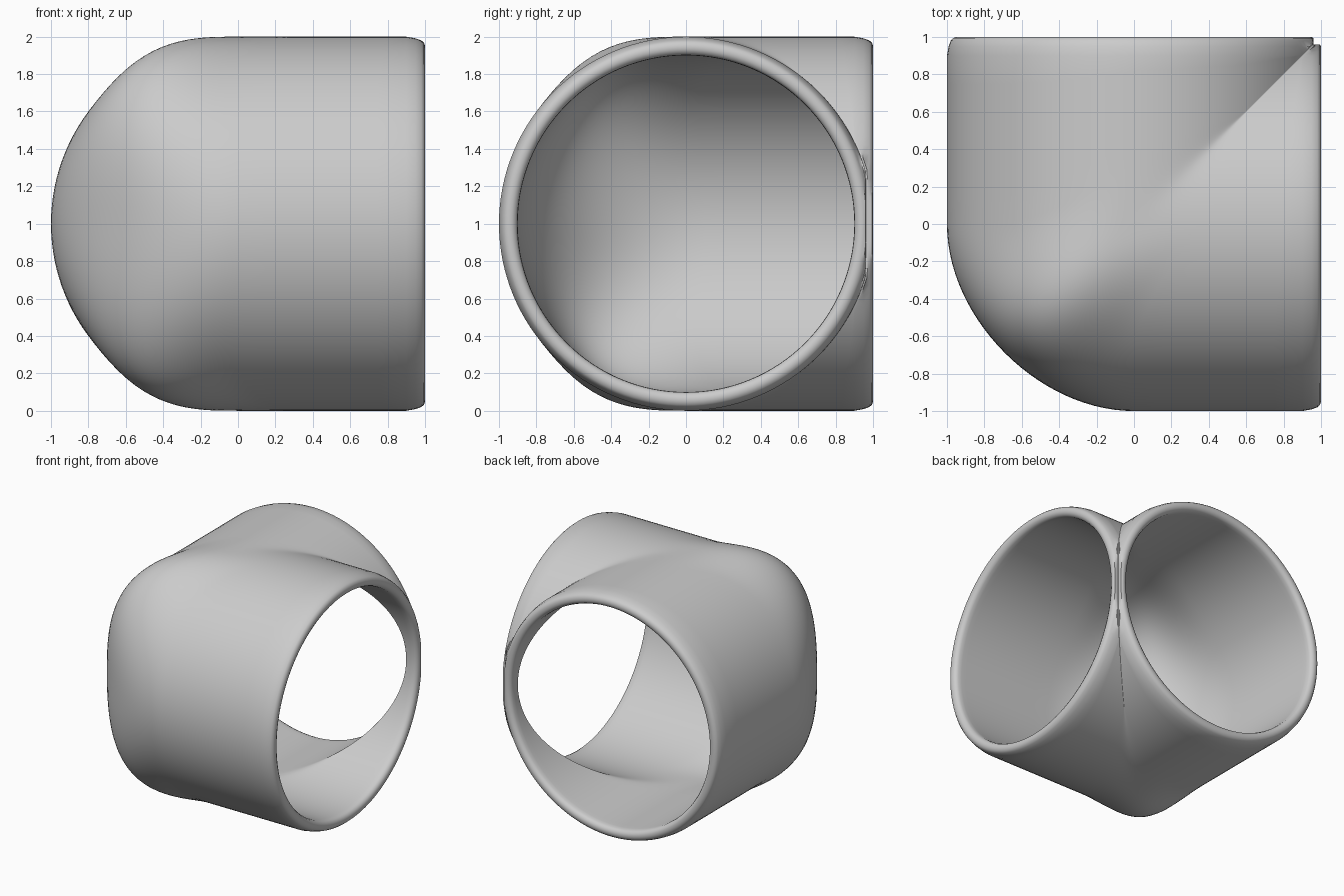
import bpy
import bmesh
from math import sin, cos, pi

if "Cube" in bpy.data.objects:
    bpy.data.objects.remove(bpy.data.objects["Cube"])

SIDES = 128      # points around the pipe
BEND = 28        # steps through the corner
STRAIGHT = 6     # steps along each straight arm


def reach(c):
    """How far from the mitre the corner starts to bend (c: -1 outer, 1 inner)."""
    if c < 0:
        return 0.4 + 0.6 * c * c
    return max(0.4 * (1 - c / 0.6), 0.01)


def wall_line(t, r):
    """Points along the pipe wall at angle t, from the x arm to the y arm."""
    c, s = cos(t), sin(t)
    v, z = min(r * c, 0.96), r * s
    length = reach(c)
    # mitre ring: rounded-square outer half, plain mitre on the inner half
    if c < 0:
        grow = (abs(c) ** 3 + abs(s) ** 3) ** (-1 / 3)
        m, zm = -0.69 * r * abs(c) * grow, z * grow
    else:
        m, zm = v, z
    start = v + length
    k = min((v + length / 2 - m) * 8 / 3, 1.1 * length)
    end = max(0.9, start)
    arm = [(end + (start - end) * i / STRAIGHT, v, z) for i in range(STRAIGHT)]
    bend = []
    for i in range(BEND + 1):
        u = i / BEND
        w = 1 - u
        a, b, d, e = w ** 3, 3 * w * w * u, 3 * w * u * u, u ** 3
        x = a * start + b * (start - k) + (d + e) * v
        y = (a + b) * v + d * (start - k) + e * start
        bend.append((x, y, z + (zm - z) * (4 * u * w) ** 2))
    return arm + bend + [(y, x, h) for x, y, h in reversed(arm)]


def lip_line(t):
    """Rounded rim of the x arm, from the inside out."""
    profile = [(0.94, 0.9), (0.97, 0.902), (0.99, 0.912), (1, 0.932),
               (1, 0.95), (0.994, 0.968), (0.98, 0.98), (0.95, 0.991)]
    start = min(cos(t), 0.96) + reach(cos(t))
    return [(max(x, start) if r > 0.95 else x, min(r * cos(t), 0.96), r * sin(t))
            for x, r in profile]


def column(t):
    """Closed loop of points through both walls and both rims."""
    lip = lip_line(t)
    far_lip = [(y, x, z) for x, y, z in reversed(lip)]
    return lip + wall_line(t, 1.0) + far_lip + wall_line(t, 0.9)[::-1]


# Gray plastic
gray = bpy.data.materials.new("plain_gray")
gray.use_nodes = True
color = (0.6, 0.6, 0.6, 1)
gray.diffuse_color = color
gray.node_tree.nodes["Principled BSDF"].inputs["Base Color"].default_value = color

# Elbow pipe skin, closed in both directions
bm = bmesh.new()
grid = [[bm.verts.new((x, y, z + 1)) for x, y, z in column(2 * pi * j / SIDES)]
        for j in range(SIDES)]
rows = len(grid[0])
for j in range(SIDES):
    here, there = grid[j], grid[(j + 1) % SIDES]
    for i in range(rows):
        n = (i + 1) % rows
        bm.faces.new((here[i], here[n], there[n], there[i]))
bmesh.ops.remove_doubles(bm, verts=bm.verts, dist=0.0005)
bmesh.ops.recalc_face_normals(bm, faces=bm.faces)

mesh = bpy.data.meshes.new("elbow_pipe")
bm.to_mesh(mesh)
bm.free()
mesh.materials.append(gray)
pipe = bpy.data.objects.new("elbow_pipe", mesh)
bpy.context.collection.objects.link(pipe)

bpy.ops.object.select_all(action='DESELECT')
pipe.select_set(True)
bpy.context.view_layer.objects.active = pipe
bpy.ops.object.shade_smooth_by_angle(angle=pi / 4)
